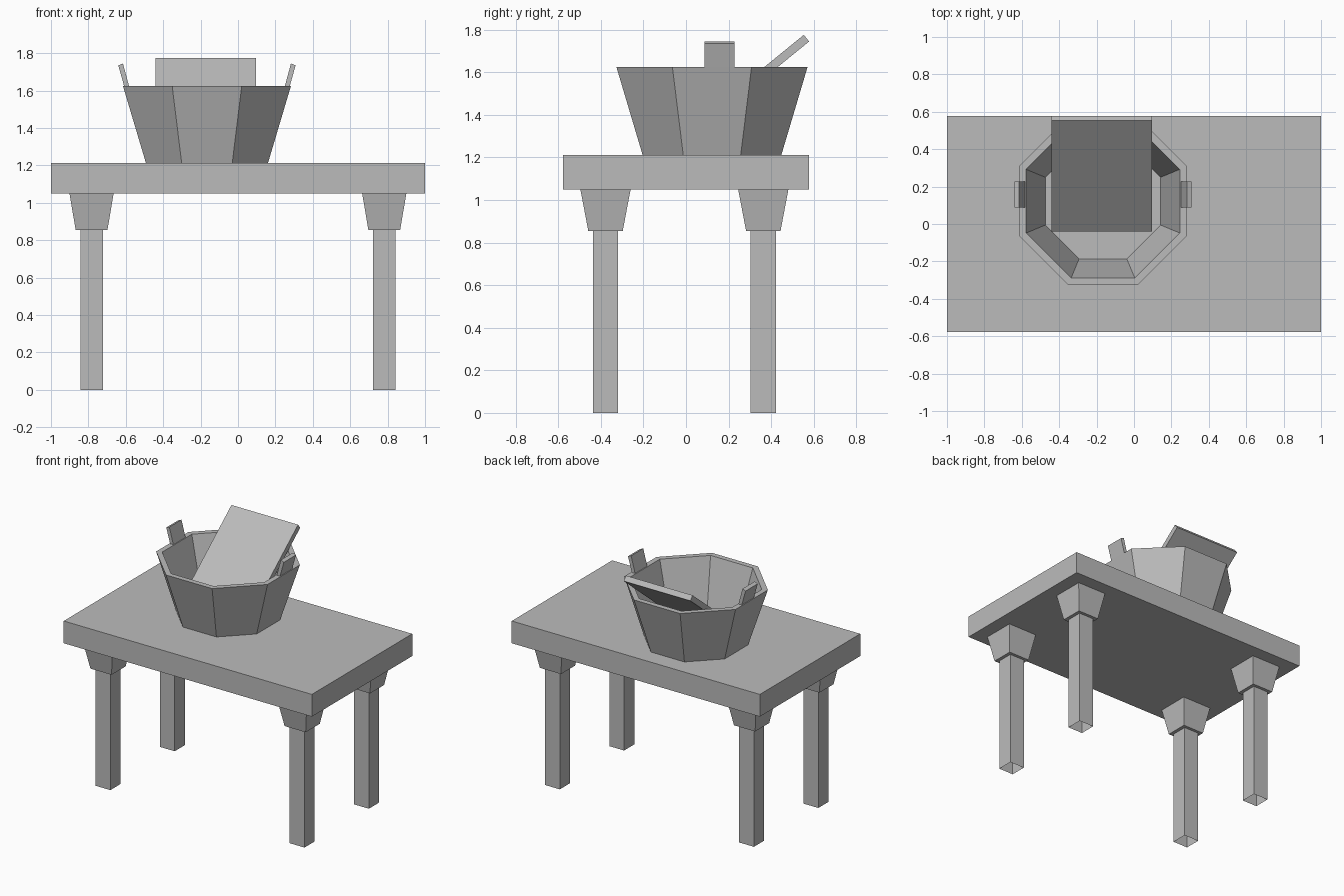
import bpy, bmesh, math

if "Cube" in bpy.data.objects:
    bpy.data.objects.remove(bpy.data.objects["Cube"])

grey = bpy.data.materials.new("plain_grey")
grey.diffuse_color = (0.5, 0.5, 0.5, 1)
grey.use_nodes = True
grey.node_tree.nodes["Principled BSDF"].inputs["Base Color"].default_value = grey.diffuse_color


def finish(name, bm):
    bmesh.ops.recalc_face_normals(bm, faces=bm.faces[:])
    mesh = bpy.data.meshes.new(name)
    bm.to_mesh(mesh)
    bm.free()
    mesh.materials.append(grey)
    obj = bpy.data.objects.new(name, mesh)
    bpy.context.collection.objects.link(obj)
    return obj


def loft(name, rings, cap_start=True, cap_end=True):
    """Skin a list of equally sized point rings."""
    bm = bmesh.new()
    loops = [[bm.verts.new(p) for p in ring] for ring in rings]
    n = len(loops[0])
    for a, b in zip(loops, loops[1:]):
        for i in range(n):
            j = (i + 1) % n
            bm.faces.new((a[i], a[j], b[j], b[i]))
    if cap_start:
        bm.faces.new(loops[0][::-1])
    if cap_end:
        bm.faces.new(loops[-1])
    return finish(name, bm)


def rect(cx, cy, hx, hy, z):
    return [(cx + sx * hx, cy + sy * hy, z)
            for sx, sy in ((-1, -1), (1, -1), (1, 1), (-1, 1))]


def octagon(apothem, z):
    r = apothem / math.cos(math.pi / 8)
    return [(BX + r * math.cos(math.pi / 8 + k * math.pi / 4),
             BY + r * math.sin(math.pi / 8 + k * math.pi / 4), z) for k in range(8)]


# Table top
loft("table_top", [rect(0, 0, 1.0, 0.578, 1.05), rect(0, 0, 1.0, 0.578, 1.212)])

# Legs (open at the foot) with flared brackets
for side, x in (("left", -0.783), ("right", 0.782)):
    for end, y in (("front", -0.378), ("back", 0.363)):
        loft(f"{end}_{side}_leg",
             [rect(x, y, 0.06, 0.059, 0), rect(x, y, 0.06, 0.059, 0.87)], cap_start=False)
        loft(f"{end}_{side}_bracket",
             [rect(x, y, 0.085, 0.081, 0.855), rect(x, y, 0.118, 0.118, 1.05)])

# Eight-sided tub: outside wall, rim, inside wall, floor
BX, BY = -0.166, 0.122
loft("tub", [octagon(0.326, 1.212), octagon(0.449, 1.625),
             octagon(0.411, 1.625), octagon(0.308, 1.255)])

# Slanted tub handles, mirrored about the tub centre
profile = [(0.474, 1.735), (0.449, 1.745), (0.410, 1.60), (0.436, 1.60)]
for side, s in (("left", -1), ("right", 1)):
    loft(f"{side}_handle",
         [[(BX + s * d, y, z) for d, z in profile] for y in (0.088, 0.228)])

# Washboard leaning on the back of the tub
board = [(-0.04, 1.292), (0.553, 1.775), (0.578, 1.744), (-0.015, 1.261)]
loft("washboard", [[(x, y, z) for y, z in board] for x in (-0.44, 0.097)])
